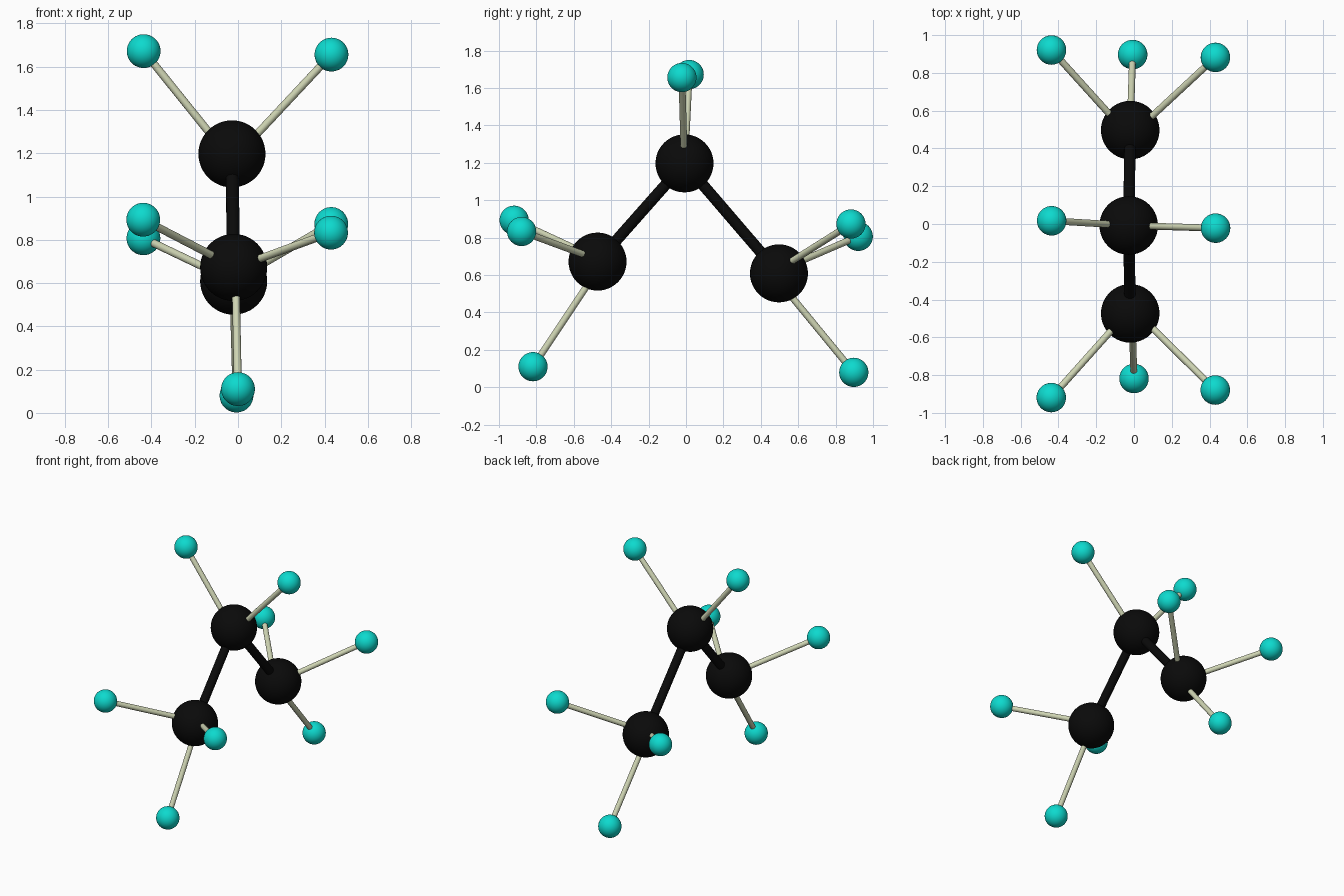
import bpy
from mathutils import Vector

if "Cube" in bpy.data.objects:
    bpy.data.objects.remove(bpy.data.objects["Cube"])


def material(name, rgb):
    m = bpy.data.materials.new(name)
    m.diffuse_color = (*rgb, 1)
    m.use_nodes = True
    m.node_tree.nodes["Principled BSDF"].inputs["Base Color"].default_value = m.diffuse_color
    return m


BLACK = material("black", (0.003, 0.003, 0.003))
TEAL = material("teal", (0.004, 0.70, 0.62))
CREAM = material("pale_cream", (0.62, 0.66, 0.45))


def finish(name, mat):
    ob = bpy.context.object
    ob.name = name
    ob.data.materials.append(mat)
    bpy.ops.object.shade_smooth_by_angle()


def ball(name, centre, radius, mat):
    bpy.ops.mesh.primitive_uv_sphere_add(segments=40, ring_count=24,
                                         radius=radius, location=centre)
    finish(name, mat)


def rod(name, a, b, radius, mat):
    a, b = Vector(a), Vector(b)
    d = b - a
    bpy.ops.mesh.primitive_cylinder_add(
        vertices=20, radius=radius, depth=d.length, location=(a + b) / 2,
        rotation=d.to_track_quat('Z', 'Y').to_euler())
    finish(name, mat)


# each large atom: centre, inner point its thin rods run to, small atoms
atoms = {
    "top": ((-0.028, -0.008, 1.197), (-0.028, -0.008, 1.165),
            [(-0.436, 0.017, 1.672), (0.432, -0.022, 1.656)]),
    "front": ((-0.02, -0.473, 0.672), (-0.012, -0.443, 0.672),
              [(-0.438, -0.919, 0.893), (0.43, -0.879, 0.833),
               (0.0, -0.818, 0.11)]),
    "back": ((-0.02, 0.497, 0.609), (-0.022, 0.462, 0.609),
             [(-0.437, 0.921, 0.807), (0.431, 0.882, 0.873),
              (-0.007, 0.897, 0.08)]),
}

for key, (centre, inner, small) in atoms.items():
    ball(f"{key}_large_atom", centre, 0.155, BLACK)
    for i, p in enumerate(small, 1):
        ball(f"{key}_small_atom_{i}", p, 0.078, TEAL)
        rod(f"{key}_thin_bond_{i}", inner, p, 0.018, CREAM)

# thick bonds joining the large atoms
for key in ("front", "back"):
    rod(f"{key}_thick_bond", atoms["top"][0], atoms[key][0], 0.03, BLACK)
